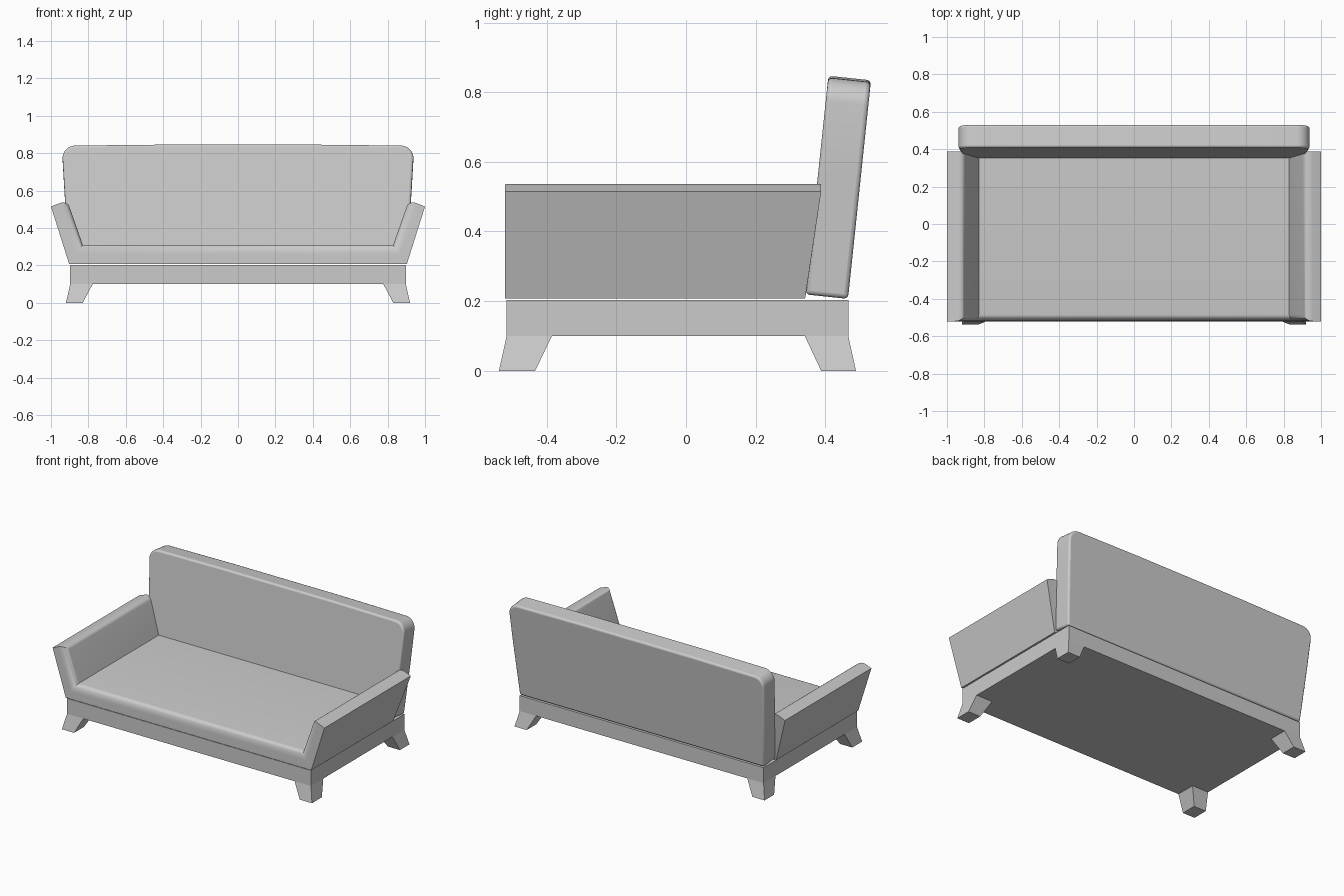
import bpy, bmesh, math
from mathutils import Matrix, Vector

if "Cube" in bpy.data.objects:
    bpy.data.objects.remove(bpy.data.objects["Cube"])


def finish(bm, name, smooth=False):
    bmesh.ops.recalc_face_normals(bm, faces=bm.faces)
    me = bpy.data.meshes.new(name)
    bm.to_mesh(me)
    bm.free()
    ob = bpy.data.objects.new(name, me)
    bpy.context.collection.objects.link(ob)
    if smooth:
        bpy.ops.object.select_all(action='DESELECT')
        ob.select_set(True)
        bpy.context.view_layer.objects.active = ob
        bpy.ops.object.shade_smooth_by_angle(angle=math.radians(40))
    return ob


def frustum(name, low, high, z0, z1):
    """Box between two rectangles (x0, x1, y0, y1)."""
    bm = bmesh.new()
    rings = []
    for (x0, x1, y0, y1), z in ((low, z0), (high, z1)):
        rings.append([bm.verts.new((x, y, z)) for x, y in
                      ((x0, y0), (x1, y0), (x1, y1), (x0, y1))])
    a, b = rings
    bm.faces.new(a)
    bm.faces.new(b)
    for i in range(4):
        j = (i + 1) % 4
        bm.faces.new((a[i], a[j], b[j], b[i]))
    return finish(bm, name)


# Base frame
rect = (-0.897, 0.897, -0.515, 0.466)
frustum("base_frame", rect, rect, 0.10, 0.203)

# Splayed legs
for side, s in (("right", 1), ("left", -1)):
    for end, low_y, high_y in (("front", (-0.537, -0.433), (-0.515, -0.385)),
                               ("back", (0.388, 0.488), (0.341, 0.466))):
        frustum(f"{end}_{side}_leg", (0.83 * s, 0.92 * s, *low_y),
                (0.777 * s, 0.897 * s, *high_y), 0.0, 0.10)

# Seat and arms: one folded slab, rounded along its inner front and top edges
bm = bmesh.new()
out_corner, in_corner = Vector((0.903, 0.208)), Vector((0.83, 0.31))
out_tip, in_tip = Vector((1.0, 0.515)), Vector((0.914, 0.549))
steps, start, depth = 8, 0.5, 0.035
layers = []
for k in range(-1, steps + 1):
    if k < 0:
        t, inset = 0.0, 0.0
    else:
        a = k / steps * math.pi / 2
        t = start + (1 - start) * math.sin(a)
        inset = depth * (1 - math.cos(a))
    corner = out_corner.lerp(in_corner, t)
    tip = out_tip.lerp(in_tip, t)
    tip -= (tip - corner).normalized() * inset
    path = [(-tip.x, tip.y), (-corner.x, corner.y), (corner.x, corner.y), (tip.x, tip.y)]
    front = [bm.verts.new((x, -0.52 + inset, z)) for x, z in path]
    back = [bm.verts.new((x, min(0.388, 0.342 + 0.16 * (z - 0.208)), z)) for x, z in path]
    layers.append((front, back))
for front, back in (layers[0], layers[-1]):
    for i in range(3):
        bm.faces.new((front[i], front[i + 1], back[i + 1], back[i]))
for (f0, b0), (f1, b1) in zip(layers, layers[1:]):
    r0, r1 = f0 + b0[::-1], f1 + b1[::-1]
    for i in range(8):
        j = (i + 1) % 8
        bm.faces.new((r0[i], r0[j], r1[j], r1[i]))
finish(bm, "seat_and_arms", True)

# Leaning backrest: tapered outline with rounded top corners
bm = bmesh.new()
half = [(0.90, 0.0), (0.925, 0.34), (0.938, 0.56)]
r = 0.068
for k in range(1, 9):
    a = k / 8 * math.pi / 2
    half.append((0.938 - r + r * math.cos(a), 0.558 + r * math.sin(a)))
half.append((0.4, 0.631))
outline = half + [(-x, z) for x, z in reversed(half)]
face = bm.faces.new([bm.verts.new((x, -0.0615, z)) for x, z in outline])
ext = bmesh.ops.extrude_face_region(bm, geom=[face])
bmesh.ops.translate(bm, vec=(0, 0.123, 0),
                    verts=[v for v in ext["geom"] if isinstance(v, bmesh.types.BMVert)])
bmesh.ops.transform(bm, verts=bm.verts, matrix=Matrix.Translation((0, 0.404, 0.213))
                    @ Matrix.Rotation(math.radians(-6), 4, 'X'))
back = finish(bm, "backrest", True)
mod = back.modifiers.new("soft_edges", 'BEVEL')
mod.width = 0.012
mod.segments = 3
mod.limit_method = 'ANGLE'
mod.angle_limit = math.radians(50)
